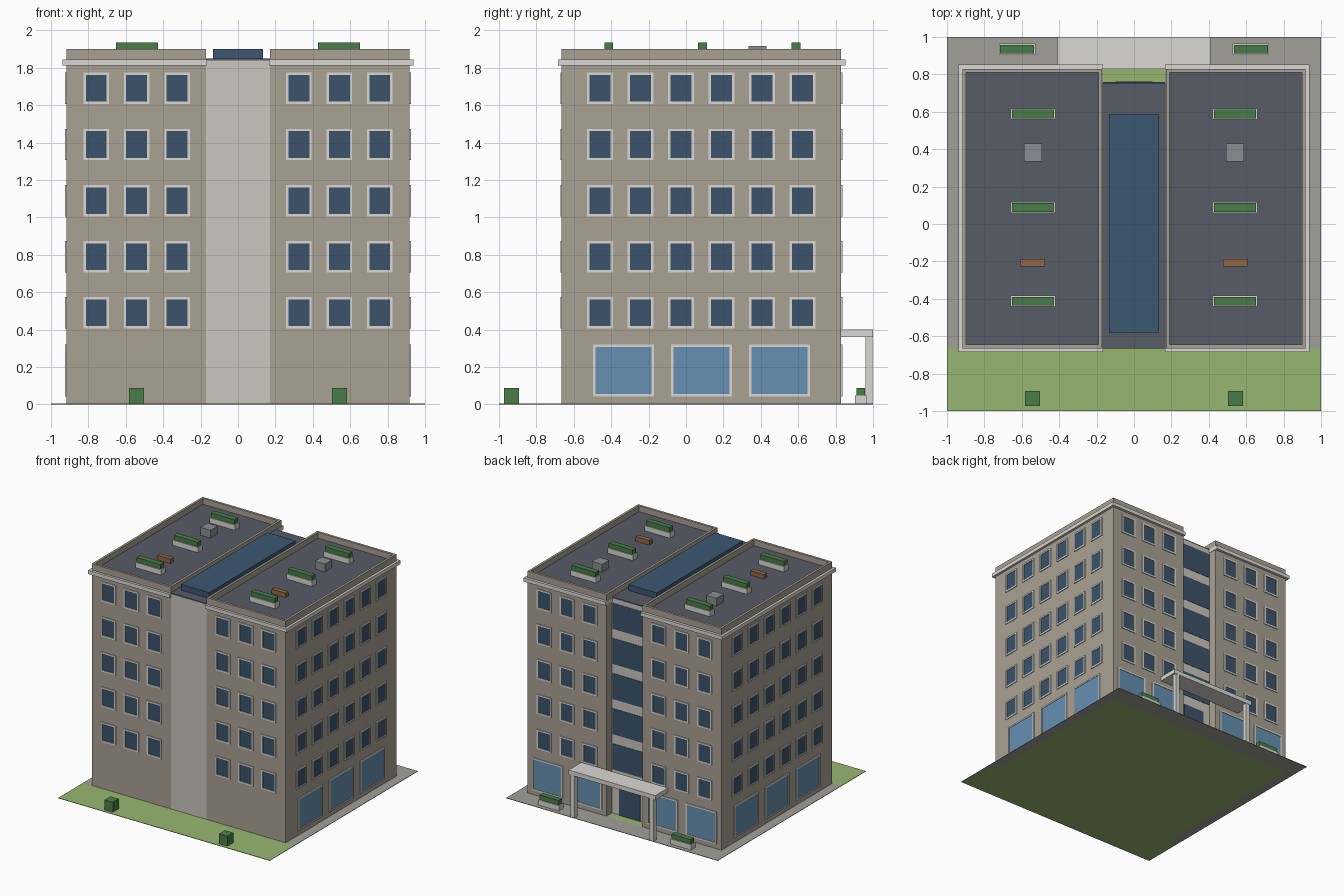
import bpy, bmesh

if "Cube" in bpy.data.objects:
    bpy.data.objects.remove(bpy.data.objects["Cube"])

def mat(name, r, g, b):
    m = bpy.data.materials.new(name)
    m.diffuse_color = tuple((c / 255) ** 2.2 for c in (r, g, b)) + (1,)
    m.use_nodes = True
    m.node_tree.nodes["Principled BSDF"].inputs["Base Color"].default_value = m.diffuse_color
    return m

WALL = mat("wall", 168, 160, 146)
CORE = mat("core_panel", 202, 197, 189)
TRIM = mat("trim", 217, 216, 210)
GLASS = mat("dark_glass", 62, 84, 106)
SHOP = mat("shop_glass", 103, 143, 177)
ROOF = mat("roof", 88, 92, 102)
SKY = mat("skylight_glass", 62, 88, 112)
GRASS = mat("grass", 150, 181, 113)
HEDGE = mat("hedge", 74, 125, 75)
PAVE = mat("paving", 160, 158, 152)
WOOD = mat("wood", 146, 102, 70)
METAL = mat("metal", 138, 141, 146)

def boxes(name, items, material, mirror=False):
    """One object made of boxes (x0,x1,y0,y1,z0,z1), optionally mirrored in x."""
    items = list(items)
    if mirror:
        items += [(-b, -a, c, d, e, f) for a, b, c, d, e, f in items]
    bm = bmesh.new()
    for x0, x1, y0, y1, z0, z1 in items:
        for v in bmesh.ops.create_cube(bm, size=1)["verts"]:
            v.co = (x1 if v.co.x > 0 else x0,
                    y1 if v.co.y > 0 else y0,
                    z1 if v.co.z > 0 else z0)
    me = bpy.data.meshes.new(name)
    bm.to_mesh(me)
    bm.free()
    me.materials.append(material)
    ob = bpy.data.objects.new(name, me)
    bpy.context.collection.objects.link(ob)
    return ob

def ring(x0, x1, y0, y1, t, z0, z1):
    """Four bars forming a horizontal rectangular frame."""
    return [(x0, x1, y0, y0 + t, z0, z1), (x0, x1, y1 - t, y1, z0, z1),
            (x0, x0 + t, y0 + t, y1 - t, z0, z1), (x1 - t, x1, y0 + t, y1 - t, z0, z1)]

# main dimensions
XI, XO, YF, YB = 0.17, 0.917, -0.665, 0.83
TOP = 1.85
G = 0.004

# ground: lawn and paving around sides and back
boxes("lawn", [(-1, 1, -1, YF, 0, G), (-XO, XO, YF, YB, 0, G)], GRASS)
boxes("paving", [(XO, 1, YF, YB, 0, G), (-1, -XO, YF, YB, 0, G), (-1, 1, YB, 1, 0, G)], PAVE)

# two wings with cornice, parapet and roof deck
boxes("wing", [(XI, XO, YF, YB, 0.002, 1.845)], WALL, True)
boxes("cornice", ring(XI - 0.004, 0.938, -0.685, 0.852, 0.05, 1.813, 1.845), TRIM, True)
boxes("parapet", ring(XI, XO, YF, YB, 0.02, 1.845, 1.90), WALL, True)
boxes("roof_deck", [(XI + 0.02, XO - 0.02, YF + 0.02, YB - 0.02, 1.84, TOP)], ROOF, True)

# central core, recessed at the back, with roof and skylight
boxes("core", [(-XI, XI, YF, 0.755, 0.002, 1.84)], CORE)
boxes("core_roof", [(-XI, XI, YF, 0.755, 1.84, TOP)], ROOF)
boxes("skylight", [(-0.133, 0.133, -0.58, 0.585, TOP, 1.90)], SKY)
boxes("core_back_glazing", [(-0.165, 0.165, 0.75, 0.758, 0.38 + 0.3 * i, 0.60 + 0.3 * i)
                            for i in range(5)], GLASS)
boxes("entrance_door", [(-0.1, 0.1, 0.75, 0.762, G, 0.29)], GLASS)

# windows: frame bars with a slightly sunken pane
def on_face(face, u0, u1, z0, z1, d):
    if face == "front":
        return (u0, u1, YF - d, YF + 0.01, z0, z1)
    if face == "back":
        return (u0, u1, YB - 0.01, YB + d, z0, z1)
    return (XO - 0.01, XO + d, u0, u1, z0, z1)

def window(face, u, z, w, h, frames, panes, t=0.013):
    a, b, c, d = u - w / 2, u + w / 2, z - h / 2, z + h / 2
    for r in ((a, b, c, c + t), (a, b, d - t, d),
              (a, a + t, c + t, d - t), (b - t, b, c + t, d - t)):
        frames.append(on_face(face, *r, 0.007))
    panes.append(on_face(face, a + t, b - t, c + t, d - t, 0.003))

frames, panes, shop_frames, shop_panes = [], [], [], []
for floor in range(5):
    z = 0.49 + 0.3 * floor
    for i in range(3):
        for face in ("front", "back"):
            window(face, 0.325 + 0.2165 * i, z, 0.138, 0.168, frames, panes)
    for i in range(6):
        window("side", -0.46 + 0.2165 * i, z, 0.138, 0.168, frames, panes)
for i in range(3):
    window("side", -0.334 + 0.417 * i, 0.182, 0.325, 0.277, shop_frames, shop_panes)
for u in (0.36, 0.727):
    window("back", u, 0.182, 0.29, 0.277, shop_frames, shop_panes)
boxes("window_frames", frames, TRIM, True)
boxes("window_panes", panes, GLASS, True)
boxes("shop_window_frames", shop_frames, TRIM, True)
boxes("shop_window_panes", shop_panes, SHOP, True)

# entrance canopy on two posts
boxes("canopy", [(-0.41, 0.41, YB, 1.0, 0.362, 0.40)], TRIM)
boxes("canopy_posts", [(0.355, 0.393, 0.96, 0.998, G, 0.362)], TRIM, True)

# planters with hedges: three per roof, one per side at the back entrance
tubs, hedges = [], []
for x, y, z, w in [(0.54, 0.588, TOP, 0.24), (0.54, 0.088, TOP, 0.24),
                   (0.54, -0.412, TOP, 0.24), (0.625, 0.934, G, 0.195)]:
    tubs.append((x - w / 2, x + w / 2, y - 0.03, y + 0.03, z, z + 0.045))
    hedges.append((x - w / 2 + 0.007, x + w / 2 - 0.007, y - 0.023, y + 0.023, z + 0.045, z + 0.085))
boxes("planter_tubs", tubs, TRIM, True)
boxes("planter_hedges", hedges, HEDGE, True)

# roof units, benches and front shrubs
boxes("roof_units", [(0.493, 0.589, 0.333, 0.43, TOP, 1.917)], METAL, True)
boxes("roof_benches", [(0.477, 0.607, -0.227, -0.187, TOP, 1.888)], WOOD, True)
boxes("front_shrubs", [(0.502, 0.582, -0.973, -0.893, G, 0.088)], HEDGE, True)
